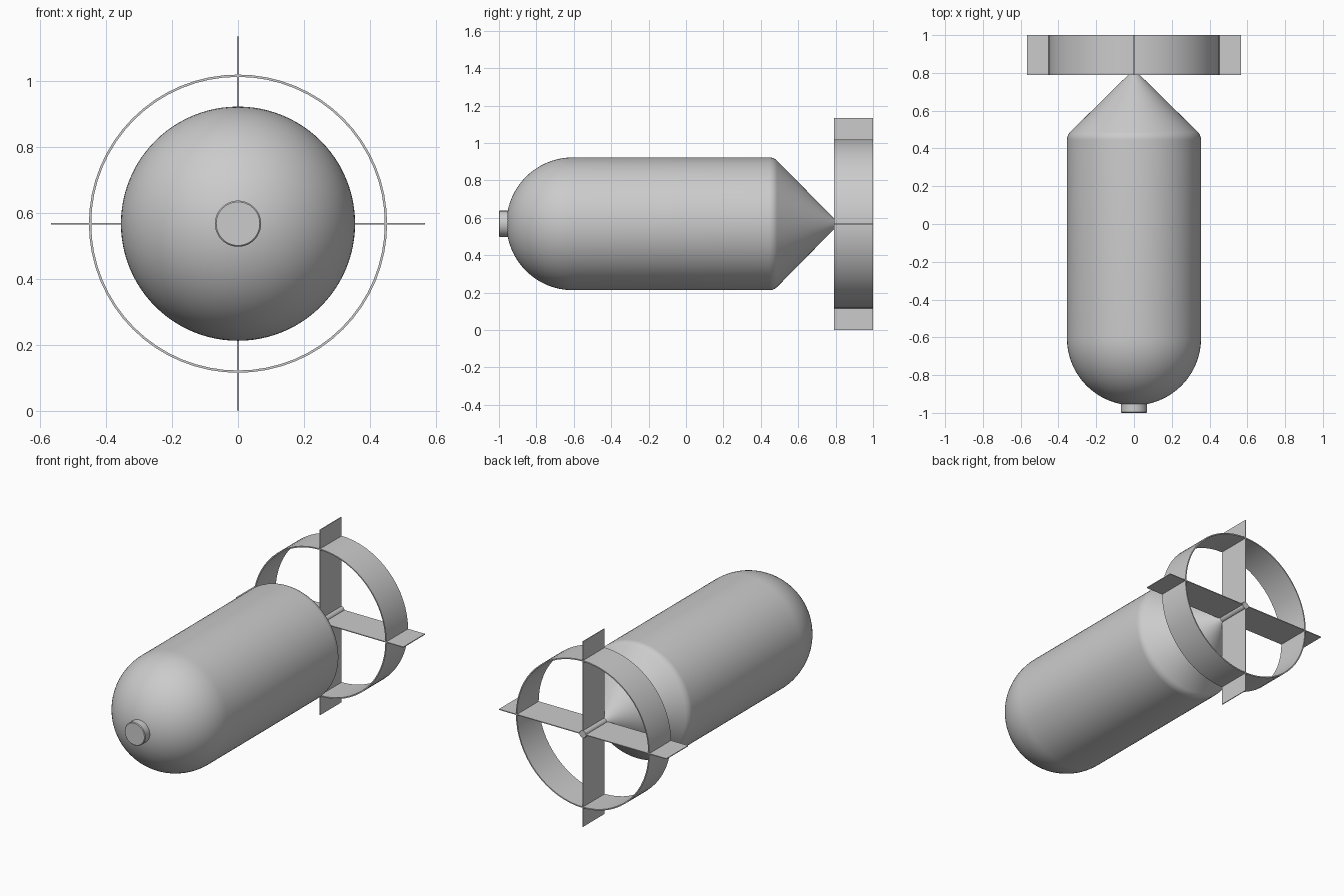
import bpy
import math

cube = bpy.data.objects.get("Cube")
if cube:
    bpy.data.objects.remove(cube, do_unlink=True)

AXIS_Z = 0.568      # height of the long axis
BODY_R = 0.355
FIN_R = 0.567
TAIL_FRONT, TAIL_BACK = 0.79, 1.0

grey = bpy.data.materials.new("plain grey")
grey.use_nodes = True
colour = (0.6, 0.6, 0.6, 1)
grey.diffuse_color = colour
grey.node_tree.nodes["Principled BSDF"].inputs["Base Color"].default_value = colour


def lathe(name, profile, segments=96, closed=False):
    """Spin (radius, y) points about the long axis; zero radius makes a pole."""
    verts, faces, rings = [], [], []
    for r, y in profile:
        count = segments if r > 0 else 1
        rings.append([len(verts) + i for i in range(count)])
        for i in range(count):
            a = 2 * math.pi * i / segments
            verts.append((r * math.cos(a), y, r * math.sin(a)))
    pairs = list(zip(rings, rings[1:]))
    if closed:
        pairs.append((rings[-1], rings[0]))
    for a, b in pairs:
        for i in range(segments):
            j = (i + 1) % segments
            if len(a) == 1:
                faces.append((a[0], b[j], b[i]))
            elif len(b) == 1:
                faces.append((a[i], a[j], b[0]))
            else:
                faces.append((a[i], a[j], b[j], b[i]))
    mesh = bpy.data.meshes.new(name)
    mesh.from_pydata(verts, [], faces)
    mesh.materials.append(grey)
    obj = bpy.data.objects.new(name, mesh)
    obj.location.z = AXIS_Z
    bpy.context.collection.objects.link(obj)
    bpy.ops.object.select_all(action="DESELECT")
    obj.select_set(True)
    bpy.context.view_layer.objects.active = obj
    bpy.ops.object.mode_set(mode="EDIT")
    bpy.ops.mesh.select_all(action="SELECT")
    bpy.ops.mesh.normals_make_consistent(inside=False)
    bpy.ops.object.mode_set(mode="OBJECT")
    bpy.ops.object.shade_smooth_by_angle(angle=math.radians(35))
    return obj


# Body: domed nose, straight barrel, softened shoulder, conical tail
nose_y = -0.605
profile = [(0, nose_y - BODY_R)]
for k in range(1, 25):
    a = math.pi / 2 * k / 24
    profile.append((BODY_R * math.sin(a), nose_y - BODY_R * math.cos(a)))
soft = 0.06
for k in range(7):
    a = math.pi / 4 * k / 6
    profile.append((BODY_R - soft * (1 - math.cos(a)), 0.445 + soft * math.sin(a)))
profile += [(0.02, TAIL_FRONT + 0.01), (0, TAIL_FRONT + 0.01)]
lathe("body", profile)

# Nose cap
lathe("nose_cap", [(0, -1), (0.066, -1), (0.07, -0.996), (0.07, -0.93), (0, -0.93)], 48)

# Tail rod joining the cone to the fins
lathe("tail_rod", [(0, 0.74), (0.022, 0.74), (0.022, TAIL_BACK), (0, TAIL_BACK)], 24)

# Tail ring, a thin open hoop
lathe("tail_ring", [(0.452, TAIL_FRONT), (0.452, TAIL_BACK),
                    (0.445, TAIL_BACK), (0.445, TAIL_FRONT)], 64, closed=True)

# Four thin fins crossing the ring
for i, side in enumerate(("left", "top", "right", "bottom")):
    a = i * math.pi / 2
    mid = FIN_R / 2
    bpy.ops.mesh.primitive_cube_add(
        size=1,
        location=(mid * math.cos(a), (TAIL_FRONT + TAIL_BACK) / 2, AXIS_Z + mid * math.sin(a)),
        rotation=(0, -a, 0))
    fin = bpy.context.object
    fin.name = side + "_fin"
    fin.scale = (FIN_R, TAIL_BACK - TAIL_FRONT, 0.005)
    fin.data.materials.append(grey)
